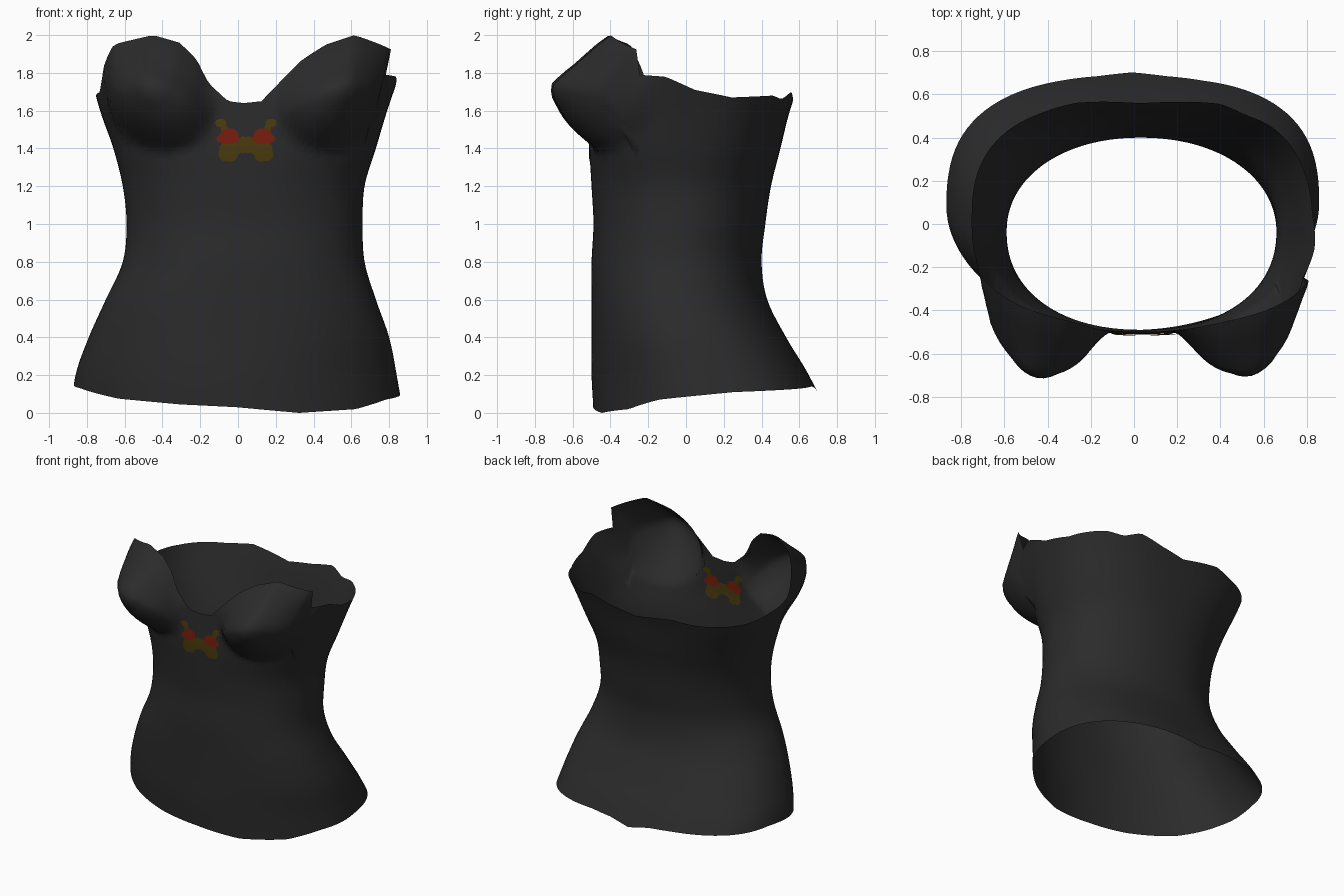
import bpy, bmesh
from math import sin, cos, pi, radians
from mathutils import Vector
from mathutils.bvhtree import BVHTree

if "Cube" in bpy.data.objects:
    bpy.data.objects.remove(bpy.data.objects["Cube"], do_unlink=True)


def material(name, colour):
    mat = bpy.data.materials.new(name)
    mat.use_nodes = True
    mat.diffuse_color = (*colour, 1)
    shader = mat.node_tree.nodes["Principled BSDF"]
    shader.inputs["Base Color"].default_value = (*colour, 1)
    shader.inputs["Roughness"].default_value = 0.8
    return mat


charcoal = material("charcoal cloth", (0.024, 0.024, 0.024))
red = material("dark red print", (0.18, 0.013, 0.004))
gold = material("dull gold print", (0.068, 0.043, 0.004))

# Torso sections: right x, left x, front y, back y, front and back squareness, every 0.2 up
SECTIONS = [
    (-.88, .87, -.49, .74, 2, 2.7),
    (-.86, .84, -.50, .65, 2, 2.6),
    (-.79, .80, -.50, .53, 2.1, 2.4),
    (-.70, .73, -.50, .43, 2.2, 2.2),
    (-.61, .67, -.50, .40, 2.2, 2.1),
    (-.59, .66, -.49, .42, 2.2, 2.1),
    (-.61, .67, -.50, .45, 2.2, 2.2),
    (-.66, .73, -.51, .50, 2.4, 2.4),
    (-.73, .79, -.50, .55, 2.6, 2.6),
    (-.78, .86, -.49, .62, 2.6, 2.6),
    (-.80, .94, -.47, .66, 2.6, 2.6),
]

# Edge heights by angle in degrees: front is zero, the model's left is positive
HEM = [(-180, .10), (-165, .13), (-150, .14), (-100, .16), (-78, .13), (-56, .075),
       (-28, .045), (0, .03), (30, 0), (56, .02), (72, .07), (100, .11), (150, .14),
       (165, .13), (180, .10)]
RIM = [(-180, 1.63), (-150, 1.68), (-135, 1.66), (-110, 1.66), (-85, 1.68),
       (-74, 1.70), (-70, 1.77), (-67, 1.85), (-62, 1.95), (-46, 2.0), (-35, 1.96),
       (-26, 1.87), (-19, 1.74), (-9, 1.65), (0, 1.64), (10, 1.65), (18, 1.74),
       (28, 1.87), (37, 1.95), (48, 2.0), (66, 1.92), (67, 1.79), (78, 1.78),
       (90, 1.71), (105, 1.67), (125, 1.68), (134, 1.66), (144, 1.70),
       (160, 1.66), (180, 1.63)]


def edge_height(table, angle):
    for (a, za), (b, zb) in zip(table, table[1:]):
        if angle <= b:
            return za + (zb - za) * (angle - a) / (b - a)
    return table[-1][1]


def section(z):
    """Smoothly blended cross-section at a height."""
    last = len(SECTIONS) - 1
    i = max(0, min(last - 1, int(z / 0.2)))
    t = z / 0.2 - i
    p, a, b, q = (SECTIONS[max(0, min(last, k))] for k in range(i - 1, i + 3))
    return [0.5 * (2 * v1 + (v2 - v0) * t + (2 * v0 - 5 * v1 + 4 * v2 - v3) * t ** 2
                   + (3 * v1 - v0 - 3 * v2 + v3) * t ** 3)
            for v0, v1, v2, v3 in zip(p, a, b, q)]


def surface_point(angle, z, rim):
    right, left, front, back, front_n, back_n = section(z)
    s, c = sin(radians(angle)), cos(radians(angle))
    n = front_n if c > 0 else back_n
    half_x, half_y = (left - right) / 2, (back - front) / 2
    r = (abs(s / half_x) ** n + abs(c / half_y) ** n) ** (-1 / n)
    point = Vector(((left + right) / 2 + r * s, (front + back) / 2 - r * c, z))
    # Rounded cups pushed forward, settling back to the torso at the neckline
    fade = min(1, max(0, rim - z) / 0.24) ** 0.7
    for side, centre in ((-1, -44), (1, 46)):
        rise = (z - 1.71) / (0.5 if z > 1.71 else 0.33)
        d2 = ((angle - centre) / 31) ** 2 + rise ** 2
        if d2 < 1:
            depth = 0.25 * (1 - d2) ** 1.1 + 0.02 * max(0, 1 - d2 * 12)
            point += Vector((side * 0.12, -1, 0)) * depth * fade
    return point


def finish(bm, name, mat):
    mesh = bpy.data.meshes.new(name)
    bm.to_mesh(mesh)
    obj = bpy.data.objects.new(name, mesh)
    bpy.context.collection.objects.link(obj)
    mesh.materials.append(mat)
    for poly in mesh.polygons:
        poly.use_smooth = True
    return obj


# Bodice: one open sheet running from hem to neckline
COLUMNS, ROWS = 144, 56
bm = bmesh.new()
grid = []
for col in range(COLUMNS):
    angle = -180 + 360 * col / COLUMNS
    low, high = edge_height(HEM, angle), edge_height(RIM, angle)
    grid.append([bm.verts.new(surface_point(angle, low + (high - low) * row / ROWS, high))
                 for row in range(ROWS + 1)])
for col in range(COLUMNS):
    here, there = grid[col], grid[(col + 1) % COLUMNS]
    for row in range(ROWS):
        bm.faces.new((here[row], there[row], there[row + 1], here[row + 1]))
bm.normal_update()
cloth = BVHTree.FromBMesh(bm)
finish(bm, "bodice", charcoal)
bm.free()


def add_spot(bm, x, z, rx, rz, offset):
    """Thin oval lying on the cloth, offset in y."""
    def on_cloth(px, pz):
        hit = cloth.ray_cast(Vector((px, -2, pz)), Vector((0, 1, 0)))[0]
        return bm.verts.new((px, hit.y + offset, pz))
    sides = 20
    middle = on_cloth(x, z)
    rings = [[on_cloth(x + rx * k * cos(2 * pi * i / sides), z + rz * k * sin(2 * pi * i / sides))
              for i in range(sides)] for k in (0.5, 1)]
    for i in range(sides):
        j = (i + 1) % sides
        faces = [bm.faces.new((middle, rings[0][i], rings[0][j])),
                 bm.faces.new((rings[0][i], rings[1][i], rings[1][j], rings[0][j]))]
        if offset > 0:
            bmesh.ops.reverse_faces(bm, faces=faces)


# Butterfly print, showing on both sides of the cloth
CENTRE = 0.042
GOLD_SPOTS = [(.133, 1.535, .03, .022), (.115, 1.505, .018, .025), (.08, 1.40, .06, .045),
              (.085, 1.36, .04, .03), (.11, 1.37, .035, .037), (.015, 1.42, .03, .045)]
RED_SPOTS = [(.088, 1.465, .05, .042), (.095, 1.452, .062, .028)]
for name, mat, spots, lift in (("gold_wings", gold, GOLD_SPOTS, .004),
                               ("red_wings", red, RED_SPOTS, .007)):
    bm = bmesh.new()
    for x, z, rx, rz in spots:
        for side in (-1, 1):
            for face in (-1, 1):
                add_spot(bm, CENTRE + side * x, z, rx, rz, face * lift)
    finish(bm, name, mat)
    bm.free()
